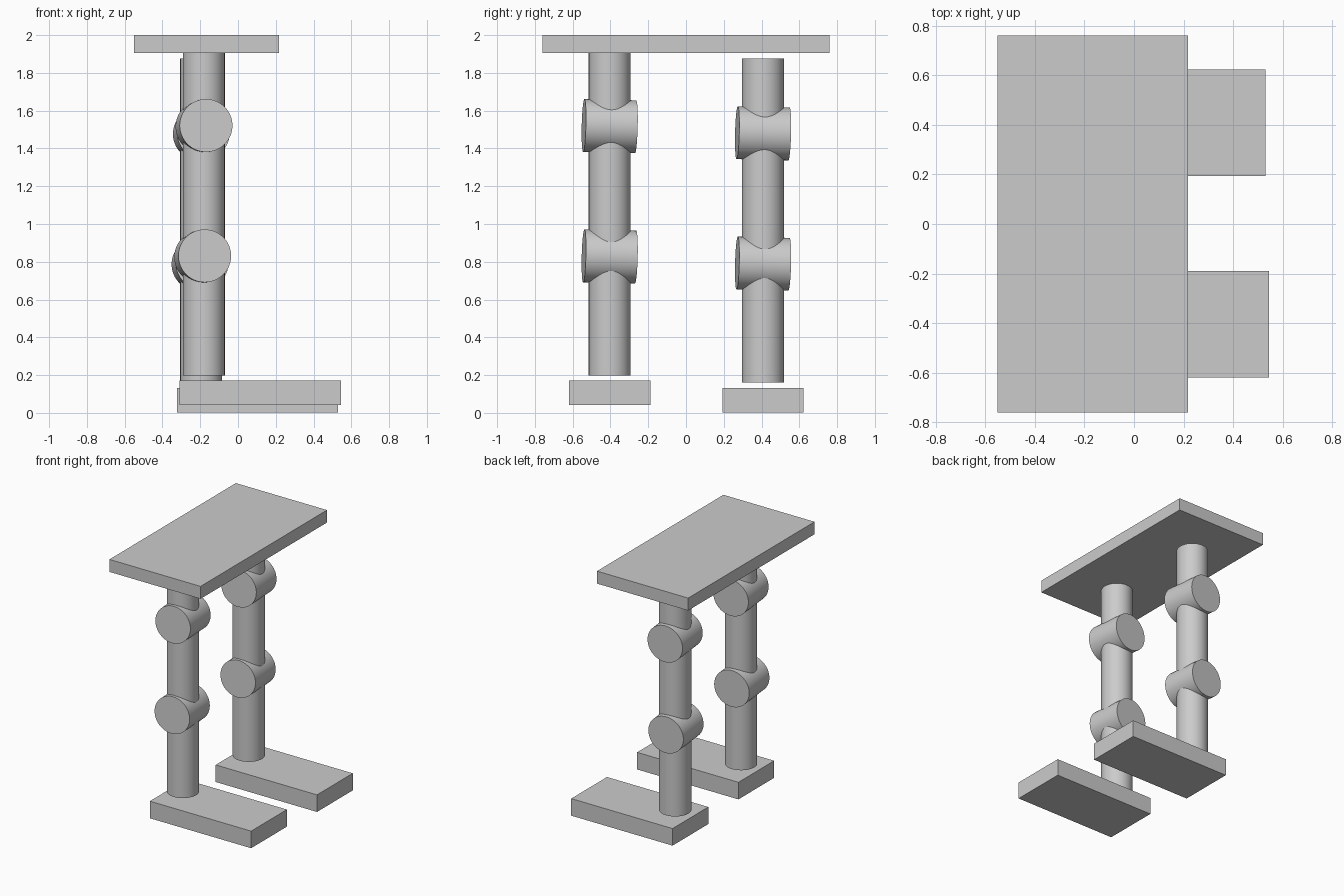
import bpy
import math
from mathutils import Vector

cube = bpy.data.objects.get("Cube")
if cube:
    bpy.data.objects.remove(cube, do_unlink=True)

# One plain grey for every part
grey = bpy.data.materials.new("plain_grey")
grey.use_nodes = True
colour = (0.6, 0.6, 0.6, 1)
grey.diffuse_color = colour
grey.node_tree.nodes["Principled BSDF"].inputs["Base Color"].default_value = colour


def finish(name):
    obj = bpy.context.object
    obj.name = name
    obj.data.materials.append(grey)
    return obj


def box(name, low, high):
    low, high = Vector(low), Vector(high)
    bpy.ops.mesh.primitive_cube_add(size=1, location=(low + high) / 2)
    obj = finish(name)
    obj.scale = high - low
    bpy.ops.object.transform_apply(location=False, rotation=False, scale=True)


def cylinder(name, radius, length, centre, axis):
    bpy.ops.mesh.primitive_cylinder_add(
        vertices=64, radius=radius, depth=length, location=centre,
        rotation=Vector(axis).to_track_quat("Z", "Y").to_euler())
    finish(name)
    bpy.ops.object.shade_smooth_by_angle(angle=math.radians(40))


# Top platform
box("hip_plate", (-0.55, -0.76, 1.905), (0.217, 0.76, 2.0))


# Leg: foot slab, upright post and two slightly skewed joint drums
def leg(side, x, y, base, foot_x):
    box(side + "_foot", (foot_x, y - 0.215, base), (foot_x + 0.853, y + 0.215, base + 0.13))
    bottom, length = base + 0.157, 1.717
    cylinder(side + "_leg_post", 0.111, length, (x, y, bottom + length / 2), (0, 0, 1))
    for joint, height in (("knee", 0.787), ("hip", 1.477)):
        shift = -0.006 if joint == "knee" else 0.001
        cylinder(side + "_" + joint + "_joint", 0.14, 0.275,
                 (x + shift, y, base + height), (0.08, -1, 0.025))


leg("right", -0.181, -0.404, 0.041, -0.309)
leg("left", -0.195, 0.408, 0.003, -0.323)
